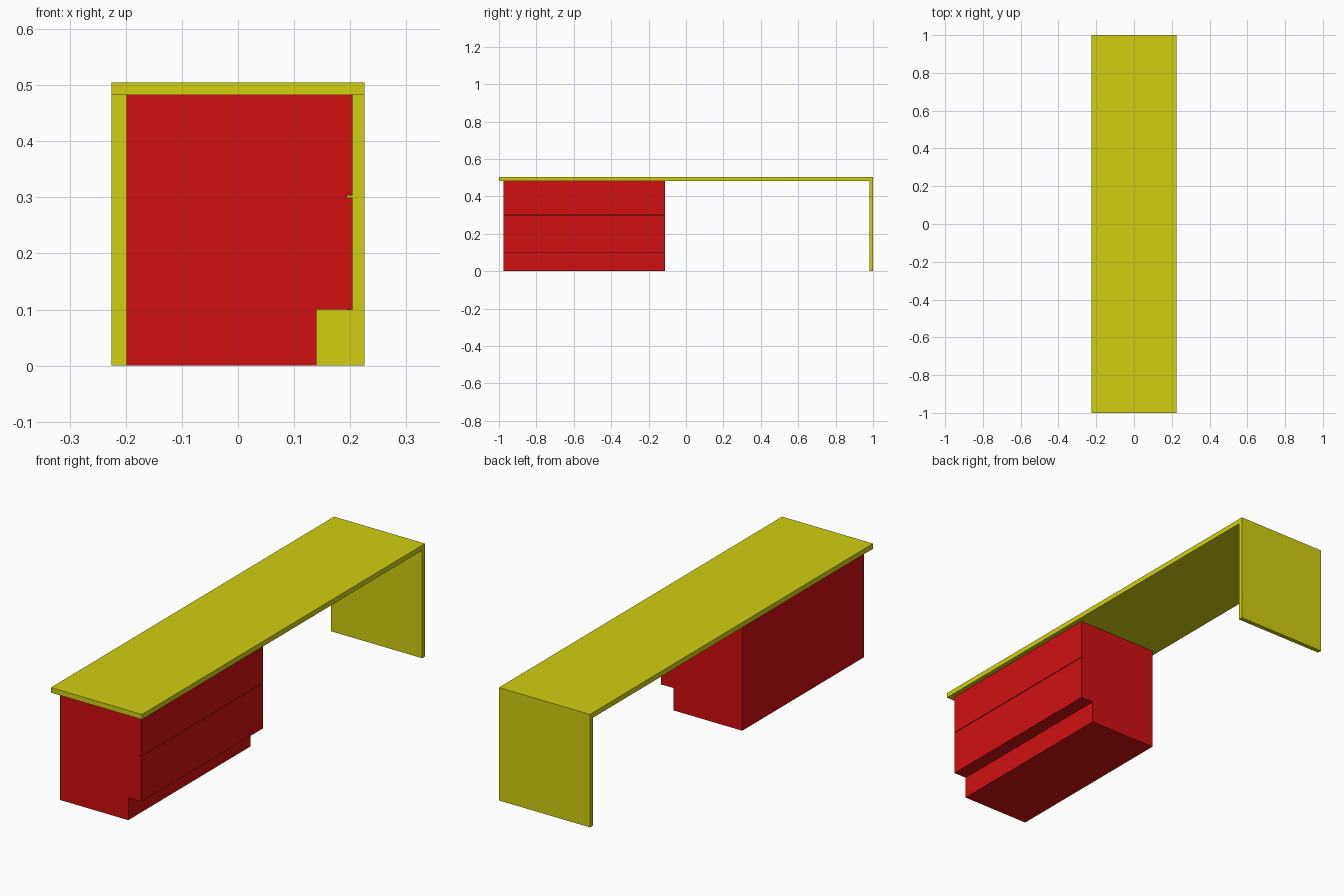
import bpy
import bmesh

default = bpy.data.objects.get("Cube")
if default:
    bpy.data.objects.remove(default, do_unlink=True)


def material(name, color):
    mat = bpy.data.materials.new(name)
    mat.use_nodes = True
    mat.diffuse_color = color
    mat.node_tree.nodes["Principled BSDF"].inputs["Base Color"].default_value = color
    return mat


yellow = material("yellow", (0.63, 0.63, 0.005, 1))
red = material("red", (0.63, 0.005, 0.005, 1))


def prism(name, outline, y0, y1, mat):
    """Extrude an x-z outline from y0 to y1."""
    bm = bmesh.new()
    face = bm.faces.new([bm.verts.new((x, y0, z)) for x, z in outline])
    extruded = bmesh.ops.extrude_face_region(bm, geom=[face])["geom"]
    moved = [v for v in extruded if isinstance(v, bmesh.types.BMVert)]
    bmesh.ops.translate(bm, verts=moved, vec=(0, y1 - y0, 0))
    bmesh.ops.recalc_face_normals(bm, faces=bm.faces)
    mesh = bpy.data.meshes.new(name)
    bm.to_mesh(mesh)
    bm.free()
    mesh.materials.append(mat)
    obj = bpy.data.objects.new(name, mesh)
    bpy.context.collection.objects.link(obj)
    return obj


def box(name, x0, x1, y0, y1, z0, z1, mat):
    return prism(name, [(x0, z0), (x1, z0), (x1, z1), (x0, z1)], y0, y1, mat)


HALF_WIDTH = 0.225
TOP_UNDERSIDE = 0.482
CAB_FRONT, CAB_BACK = -0.975, -0.113
CAB_FACE = 0.194

# Desk top and end panel
box("desk_top", -HALF_WIDTH, HALF_WIDTH, -1, 1, TOP_UNDERSIDE, 0.505, yellow)
box("end_panel", -HALF_WIDTH, HALF_WIDTH, 0.98, 1, 0, TOP_UNDERSIDE, yellow)

# Cabinet body with recessed plinth
prism("cabinet_body",
      [(-0.199, 0), (0.14, 0), (0.14, 0.1), (CAB_FACE, 0.1),
       (CAB_FACE, TOP_UNDERSIDE), (-0.199, TOP_UNDERSIDE)],
      CAB_FRONT, CAB_BACK, red)

# Drawer fronts with a narrow gap between them
for name, z0, z1 in (("lower_drawer_front", 0.099, 0.3),
                     ("upper_drawer_front", 0.303, TOP_UNDERSIDE)):
    box(name, CAB_FACE, 0.204, CAB_FRONT, CAB_BACK, z0, z1, red)
